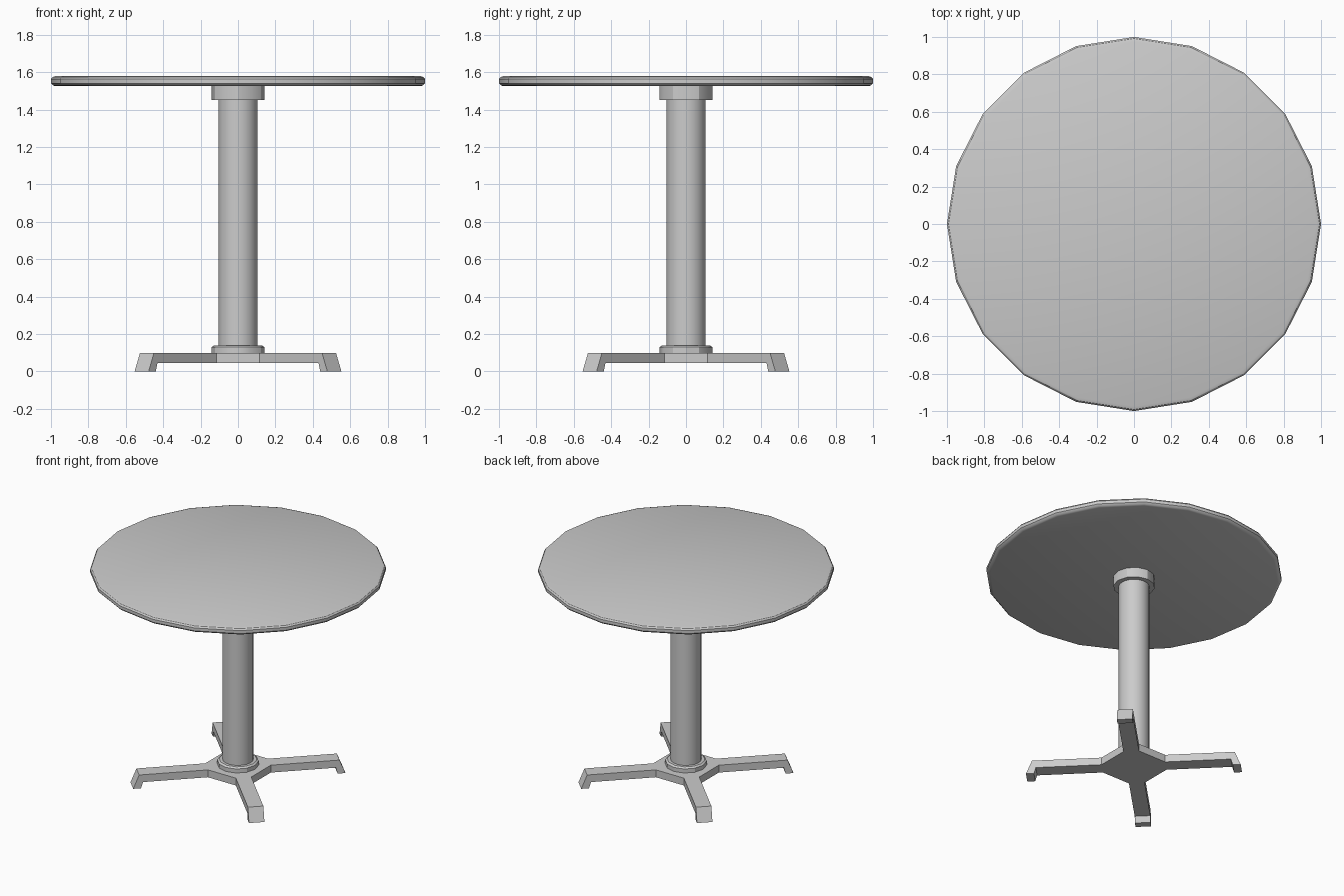
import bpy, bmesh
from math import pi, sin, cos, sqrt
from mathutils import Matrix

if "Cube" in bpy.data.objects:
    bpy.data.objects.remove(bpy.data.objects["Cube"])


def finish(bm, name, smooth=False):
    bmesh.ops.remove_doubles(bm, verts=bm.verts, dist=1e-4)
    bmesh.ops.recalc_face_normals(bm, faces=bm.faces)
    mesh = bpy.data.meshes.new(name)
    bm.to_mesh(mesh)
    bm.free()
    obj = bpy.data.objects.new(name, mesh)
    bpy.context.collection.objects.link(obj)
    if smooth:
        bpy.ops.object.select_all(action='DESELECT')
        obj.select_set(True)
        bpy.context.view_layer.objects.active = obj
        bpy.ops.object.shade_smooth_by_angle(angle=pi / 6)
    return obj


def lathe(name, profile, sides):
    """Closed solid of revolution from (radius, height) points, bottom to top."""
    bm = bmesh.new()
    rings = [[bm.verts.new((r * cos(2 * pi * i / sides), r * sin(2 * pi * i / sides), z))
              for i in range(sides)] for r, z in profile]
    for a, b in zip(rings, rings[1:]):
        for i in range(sides):
            j = (i + 1) % sides
            bm.faces.new((a[i], a[j], b[j], b[i]))
    bm.faces.new(rings[0])
    bm.faces.new(rings[-1])
    return finish(bm, name, smooth=True)


# Round top with a softened rim
lathe("table_top", [(0.975, 1.525), (0.99, 1.53), (1.0, 1.541), (1.0, 1.563),
                    (0.992, 1.574), (0.975, 1.58)], 20)

# Pedestal column and its collars
lathe("column", [(0.105, 0.1), (0.105, 1.525)], 20)
lathe("upper_collar", [(0.141, 1.452), (0.141, 1.525)], 12)
lathe("lower_collar", [(0.141, 0.1), (0.141, 0.13), (0.128, 0.14)], 12)

# Four-footed base: each leg is a bent side profile given a width
LOW, HIGH, ROOT, HALF = 0.045, 0.1, 0.216, 0.053
leg = [(ROOT, LOW), (0.662, LOW), (0.675, 0), (0.729, 0), (0.688, HIGH), (ROOT, HIGH)]
bm = bmesh.new()
corners = {LOW: [], HIGH: []}
for k in range(4):
    turn = Matrix.Rotation(pi / 4 + k * pi / 2, 4, 'Z')
    sides = []
    for s in (-1, 1):
        side = [bm.verts.new((r, s * HALF, z)) for r, z in leg]
        bmesh.ops.transform(bm, matrix=turn, verts=side)
        bm.faces.new(side)
        corners[LOW].append(side[0])
        corners[HIGH].append(side[-1])
        sides.append(side)
    for i in range(len(leg) - 1):
        bm.faces.new((sides[0][i], sides[0][i + 1], sides[1][i + 1], sides[1][i]))

# Eight-sided hub joining the legs
bm.faces.new(corners[LOW])
bm.faces.new(corners[HIGH])
for k in range(1, 8, 2):
    j = (k + 1) % 8
    bm.faces.new((corners[LOW][k], corners[LOW][j], corners[HIGH][j], corners[HIGH][k]))
finish(bm, "base")
